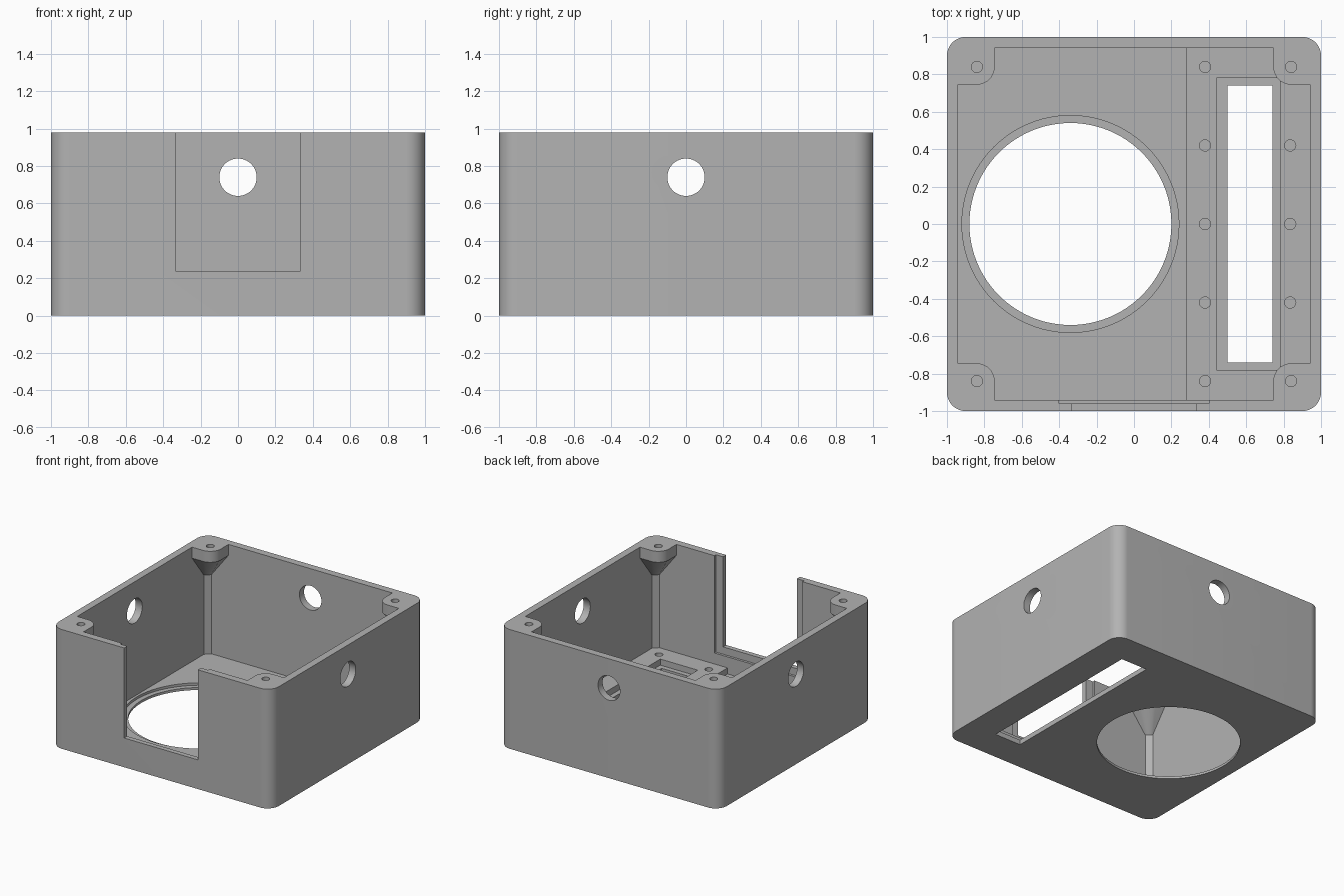
import bpy
import bmesh
from math import pi, cos, sin
from mathutils import Matrix

old = bpy.data.objects.get("Cube")
if old:
    bpy.data.objects.remove(old, do_unlink=True)

HEIGHT, WALL, FLOOR, DECK = 0.98, 0.94, 0.04, 0.09

grey = bpy.data.materials.new("plain grey")
grey.use_nodes = True
colour = (0.45, 0.45, 0.45, 1)
grey.diffuse_color = colour
grey.node_tree.nodes["Principled BSDF"].inputs["Base Color"].default_value = colour


def arc(cx, cy, r, a0, a1, n):
    return [(cx + r * cos(a0 + (a1 - a0) * i / n), cy + r * sin(a0 + (a1 - a0) * i / n))
            for i in range(n + 1)]


def loft(name, rings):
    """Closed solid through rings of (outline, z)."""
    bm = bmesh.new()
    loops = [[bm.verts.new((x, y, z)) for x, y in pts] for pts, z in rings]
    for low, high in zip(loops, loops[1:]):
        for i in range(len(low)):
            j = (i + 1) % len(low)
            bm.faces.new((low[i], low[j], high[j], high[i]))
    bm.faces.new(loops[0][::-1])
    bm.faces.new(loops[-1])
    bmesh.ops.recalc_face_normals(bm, faces=bm.faces)
    mesh = bpy.data.meshes.new(name)
    bm.to_mesh(mesh)
    bm.free()
    mesh.materials.append(grey)
    obj = bpy.data.objects.new(name, mesh)
    bpy.context.collection.objects.link(obj)
    return obj


def box(name, x0, x1, y0, y1, z0, z1):
    pts = [(x0, y0), (x1, y0), (x1, y1), (x0, y1)]
    return loft(name, [(pts, z0), (pts, z1)])


def cylinder(name, x, y, r, z0, z1, n=64):
    pts = arc(x, y, r, 0, 2 * pi, n)[:-1]
    return loft(name, [(pts, z0), (pts, z1)])


def cut(obj, cutter):
    """Subtract the cutter and discard it."""
    mod = obj.modifiers.new("cut", "BOOLEAN")
    mod.operation, mod.solver, mod.object = "DIFFERENCE", "EXACT", cutter
    cutter.hide_render = True
    bpy.context.view_layer.objects.active = obj
    bpy.ops.object.modifier_apply(modifier=mod.name)
    bpy.data.objects.remove(cutter, do_unlink=True)


# Outer shell with rounded vertical corners, hollowed from above
outline = []
for k, (sx, sy) in enumerate([(1, 1), (-1, 1), (-1, -1), (1, -1)]):
    outline += arc(sx * 0.9, sy * 0.9, 0.1, k * pi / 2, (k + 1) * pi / 2, 12)
shell = loft("box_shell", [(outline, 0), (outline, HEIGHT)])
cut(shell, box("cavity", -WALL, WALL, -WALL, WALL, FLOOR, 1.2))

# Front opening with a wider panel rabbet on its inner side
cut(shell, box("front_opening", -0.335, 0.335, -1.2, -0.9, 0.24, 1.2))
cut(shell, box("panel_rabbet", -0.4, 0.4, -0.96, -0.9, 0.18, 1.2))

# Round floor opening with a stepped seat, and the long slot
cut(shell, cylinder("round_seat", -0.34, 0, 0.58, 0.02, 0.2, 96))
cut(shell, cylinder("round_opening", -0.34, 0, 0.54, -0.2, 0.2, 96))
cut(shell, box("floor_slot", 0.5, 0.74, -0.74, 0.74, -0.2, 0.2))

# Cable holes in the right, back and left walls
for angle in (0, pi / 2, pi):
    hole = cylinder("cable_hole", 0, 0, 0.1, 0.8, 1.2, 48)
    hole.data.transform(Matrix.Translation((0, 0, 0.74)) @ Matrix.Rotation(angle, 4, "Z")
                        @ Matrix.Rotation(pi / 2, 4, "Y"))
    cut(shell, hole)

# Raised floor deck with slot recess and blind screw holes
deck = box("floor_deck", 0.28, WALL, -WALL, WALL, FLOOR, DECK)
cut(deck, box("slot_recess", 0.44, 0.78, -0.78, 0.78, 0, 0.2))
for x in (0.38, 0.835):
    for row in range(-2, 3):
        cut(deck, cylinder("deck_hole", x, row * 0.42, 0.03, 0.05, 0.2, 24))

# Corner screw bosses, tapering down into chamfered inner corners
boss_edge = [(WALL, 0.745)] + arc(0.84, 0.84, 0.095, -pi / 2, -pi, 10) + [(0.745, WALL)]
steps = len(boss_edge) - 1
chamfer = [(WALL - 0.04 * i / steps, 0.9 + 0.04 * i / steps) for i in range(steps + 1)]
corner = [(WALL, WALL)]
parts = [shell, deck]
for sx, side in ((1, "left"), (-1, "right")):
    for sy, end in ((1, "back"), (-1, "front")):
        top, low = ([(sx * x, sy * y) for x, y in pts + corner] for pts in (boss_edge, chamfer))
        boss = loft(f"{end}_{side}_screw_boss",
                    [(low, FLOOR), (low, 0.69), (top, 0.89), (top, HEIGHT)])
        cut(boss, cylinder("boss_hole", sx * 0.84, sy * 0.84, 0.03, 0.88, 1.2, 24))
        parts.append(boss)

# Smooth the round surfaces and keep the edges sharp
for obj in parts:
    bpy.ops.object.select_all(action="DESELECT")
    obj.select_set(True)
    bpy.context.view_layer.objects.active = obj
    bpy.ops.object.shade_smooth_by_angle(angle=pi / 6)
